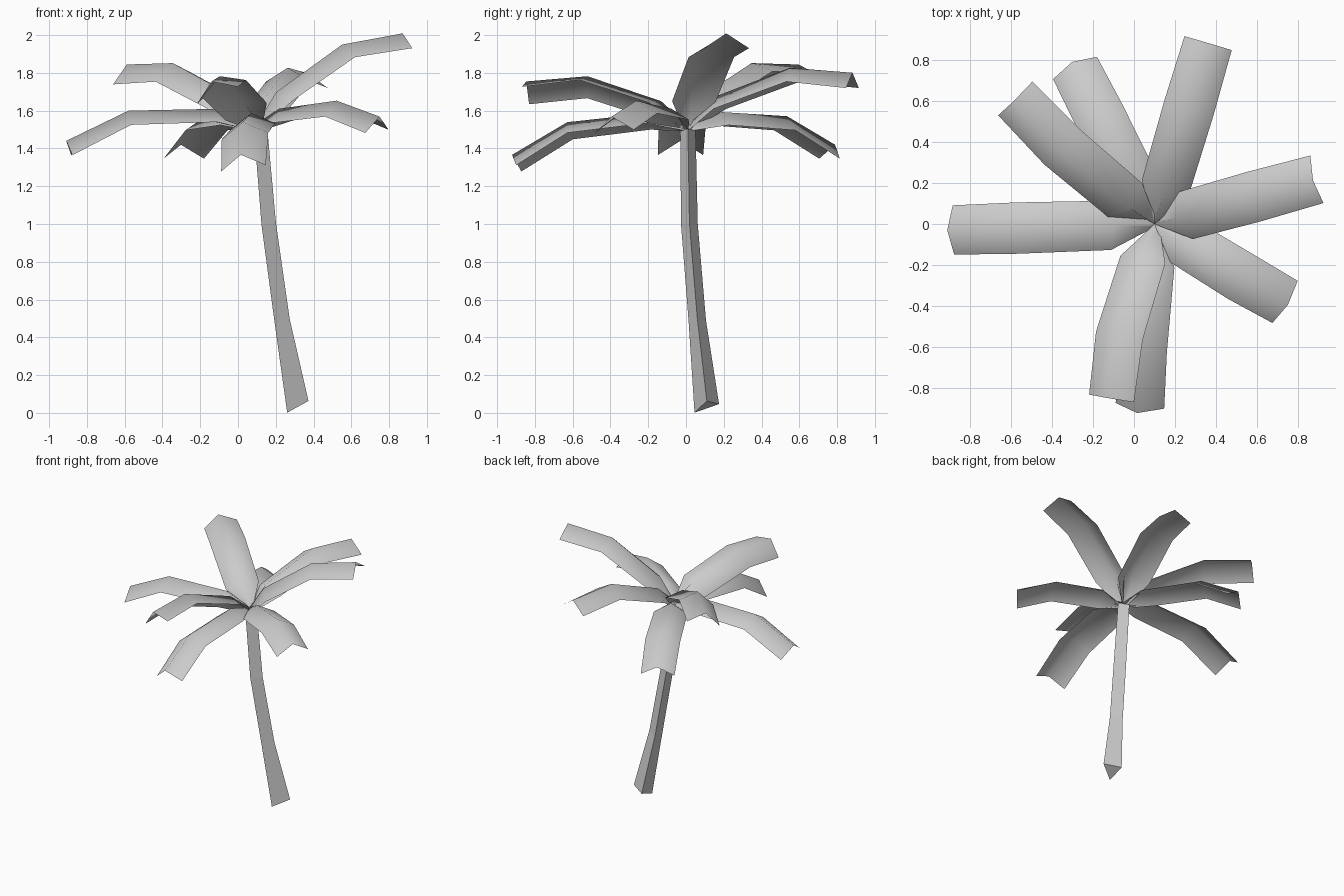
import bpy
from math import radians, cos, sin, tau
from mathutils import Matrix

old = bpy.data.objects.get("Cube")
if old:
    bpy.data.objects.remove(old)

grey = bpy.data.materials.new("plain_grey")
grey.use_nodes = True
GREY = (0.6, 0.6, 0.6, 1)
grey.diffuse_color = GREY
grey.node_tree.nodes["Principled BSDF"].inputs["Base Color"].default_value = GREY


def make(name, verts, faces, smooth):
    mesh = bpy.data.meshes.new(name)
    mesh.from_pydata(verts, [], faces)
    mesh.materials.append(grey)
    for poly in mesh.polygons:
        poly.use_smooth = smooth
    obj = bpy.data.objects.new(name, mesh)
    bpy.context.collection.objects.link(obj)
    return obj


# Leaning three-sided trunk: centre x, y, z, radius and tilt of each ring
RINGS = [(0.298, 0.11, 0.037, 0.075, 0.35, 0.35),
         (0.22, 0.06, 0.49, 0.053, 0.2, 0.1),
         (0.15, 0.018, 1.0, 0.051, 0.1, 0.05),
         (0.108, 0.01, 1.5, 0.047, 0.1, 0.0)]
verts, faces = [], []
for x, y, z, r, tilt_x, tilt_y in RINGS:
    for k in range(3):
        dx, dy = r * cos(k * tau / 3), r * sin(k * tau / 3)
        verts.append((x + dx, y + dy, z + tilt_x * dx + tilt_y * dy))
for i in range(len(RINGS) - 1):
    for k in range(3):
        a, b = i * 3 + k, i * 3 + (k + 1) % 3
        faces.append((a, b, b + 3, a + 3))
top = len(verts) - 3
faces += [(2, 1, 0), (top, top + 1, top + 2)]
make("trunk", verts, faces, False)

# Frond sections: distance, height, half width, edge drop, edge setback
SECTIONS = [(0, 0, 0.015, 0.04, 0),
            (0.2, 0.08, 0.12, 0.07, -0.015),
            (0.68, 0.07, 0.125, 0.075, 0.01),
            (1.01, -0.09, 0.12, 0.075, 0.03)]


def frond(name, heading, pitch, roll, length):
    """Folded arching leaf, creased along its middle."""
    pts = []
    for d, h, half, drop, back in SECTIONS:
        d, h = d * length, h * length
        pts += [(d - back, half, h - drop), (d, 0, h), (d - back, -half, h - drop)]
    quads = []
    for i in range(len(SECTIONS) - 1):
        for k in range(2):
            a = i * 3 + k
            quads.append((a, a + 1, a + 4, a + 3))
    place = (Matrix.Translation((0.1, 0, 1.53))
             @ Matrix.Rotation(radians(heading), 4, 'Z')
             @ Matrix.Rotation(radians(-pitch), 4, 'Y')
             @ Matrix.Rotation(radians(roll), 4, 'X'))
    obj = make(name, pts, quads, True)
    obj.data.transform(place)


# Crown: heading, pitch, roll, length
CROWN = {"left_frond": (15.4, 36, 0, 0.92),
         "front_left_frond": (-31.6, 8, 4, 0.75),
         "front_low_frond": (-96, -5, 8, 0.926),
         "front_high_frond": (-108, 19, 24, 0.895),
         "right_frond": (181.7, 0, 0, 1.0),
         "back_right_frond": (140.4, 24, -14, 0.95),
         "back_low_frond": (117, -2, 0, 0.88),
         "back_high_frond": (73.5, 21.5, 0, 0.945)}
for name, pose in CROWN.items():
    frond(name, *pose)
